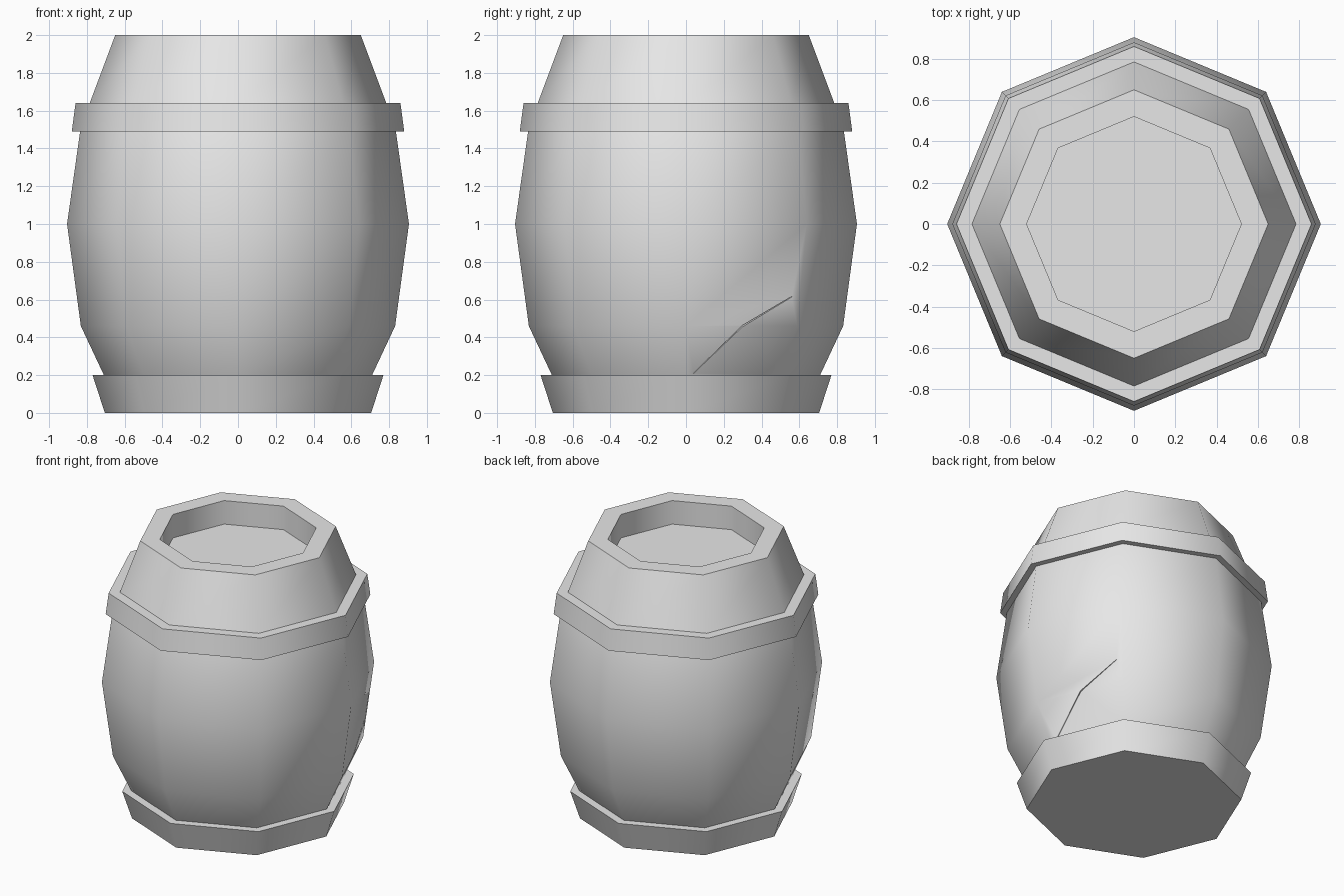
import bpy, bmesh, math
from mathutils import Vector

if "Cube" in bpy.data.objects:
    bpy.data.objects.remove(bpy.data.objects["Cube"])

SIDES = 8
grey = bpy.data.materials.new("plain grey")
grey.diffuse_color = (0.8, 0.8, 0.8, 1)
grey.use_nodes = True
grey.node_tree.nodes["Principled BSDF"].inputs["Base Color"].default_value = grey.diffuse_color


def finish(name, bm):
    bmesh.ops.recalc_face_normals(bm, faces=bm.faces)
    mesh = bpy.data.meshes.new(name)
    bm.to_mesh(mesh)
    bm.free()
    mesh.materials.append(grey)
    ob = bpy.data.objects.new(name, mesh)
    bpy.context.collection.objects.link(ob)
    return ob


def lathe(name, profile, ring=False):
    """Turn a (radius, z) profile into an eight-sided solid or closed ring."""
    bm = bmesh.new()
    rows = []
    for r, z in profile:
        rows.append([bm.verts.new((r * math.cos(i * math.tau / SIDES),
                                   r * math.sin(i * math.tau / SIDES), z))
                     for i in range(SIDES)])
    pairs = list(zip(rows, rows[1:]))
    if ring:
        pairs.append((rows[-1], rows[0]))
    else:
        bm.faces.new(rows[0])
        bm.faces.new(rows[-1])
    for a, b in pairs:
        for i in range(SIDES):
            j = (i + 1) % SIDES
            bm.faces.new((a[i], a[j], b[j], b[i]))
    return finish(name, bm)


def smooth(ob):
    bpy.ops.object.select_all(action='DESELECT')
    ob.select_set(True)
    bpy.context.view_layer.objects.active = ob
    bpy.ops.object.shade_smooth_by_angle(angle=math.radians(50))


# Bulging staves with a recessed lid
body = lathe("barrel_body", [(0.66, 0.1), (0.71, 0.2), (0.832, 0.46), (0.905, 1.0),
                             (0.836, 1.49), (0.785, 1.64), (0.65, 2.0),
                             (0.52, 2.0), (0.52, 1.83)])
# Flared foot and upper hoop
foot = lathe("foot_band", [(0.705, 0.0), (0.77, 0.2), (0.6, 0.2)])
hoop = lathe("upper_hoop", [(0.88, 1.49), (0.86, 1.64), (0.75, 1.64), (0.78, 1.49)], ring=True)


# Thin split in the staves, given as (y, z) points on the right rear panel
def split(name, points, width):
    c, s = math.cos(math.pi / 8), math.sin(math.pi / 8)
    if points[0][0] > 0.6:
        c, s = math.cos(3 * math.pi / 8), math.sin(3 * math.pi / 8)
    bm = bmesh.new()
    rows = []
    for k, (y, z) in enumerate(points):
        r = 0.71 + (z - 0.2) * 0.47 if z < 0.46 else 0.832 + (z - 0.46) * 0.135
        apothem = r * math.cos(math.pi / 8)
        x = (apothem - y * s) / c
        w = width * (0.4 if k in (0, len(points) - 1) else 1)
        out = Vector((c, s, 0)) * 0.03
        p = Vector((x, y, z))
        up = Vector((0, 0, w))
        rows.append([bm.verts.new(v) for v in (p + out + up, p + out - up, p - out)])
    bm.faces.new(rows[0])
    bm.faces.new(rows[-1])
    for a, b in zip(rows, rows[1:]):
        for i in range(3):
            j = (i + 1) % 3
            bm.faces.new((a[i], a[j], b[j], b[i]))
    cutter = finish(name, bm)
    cutter.hide_render = True
    cutter.hide_viewport = True
    mod = body.modifiers.new(name, 'BOOLEAN')
    mod.operation = 'DIFFERENCE'
    mod.solver = 'EXACT'
    mod.object = cutter


for part in (body, foot, hoop):
    smooth(part)
split("split_cutter", [(0.04, 0.21), (0.30, 0.46), (0.56, 0.615)], 0.008)
